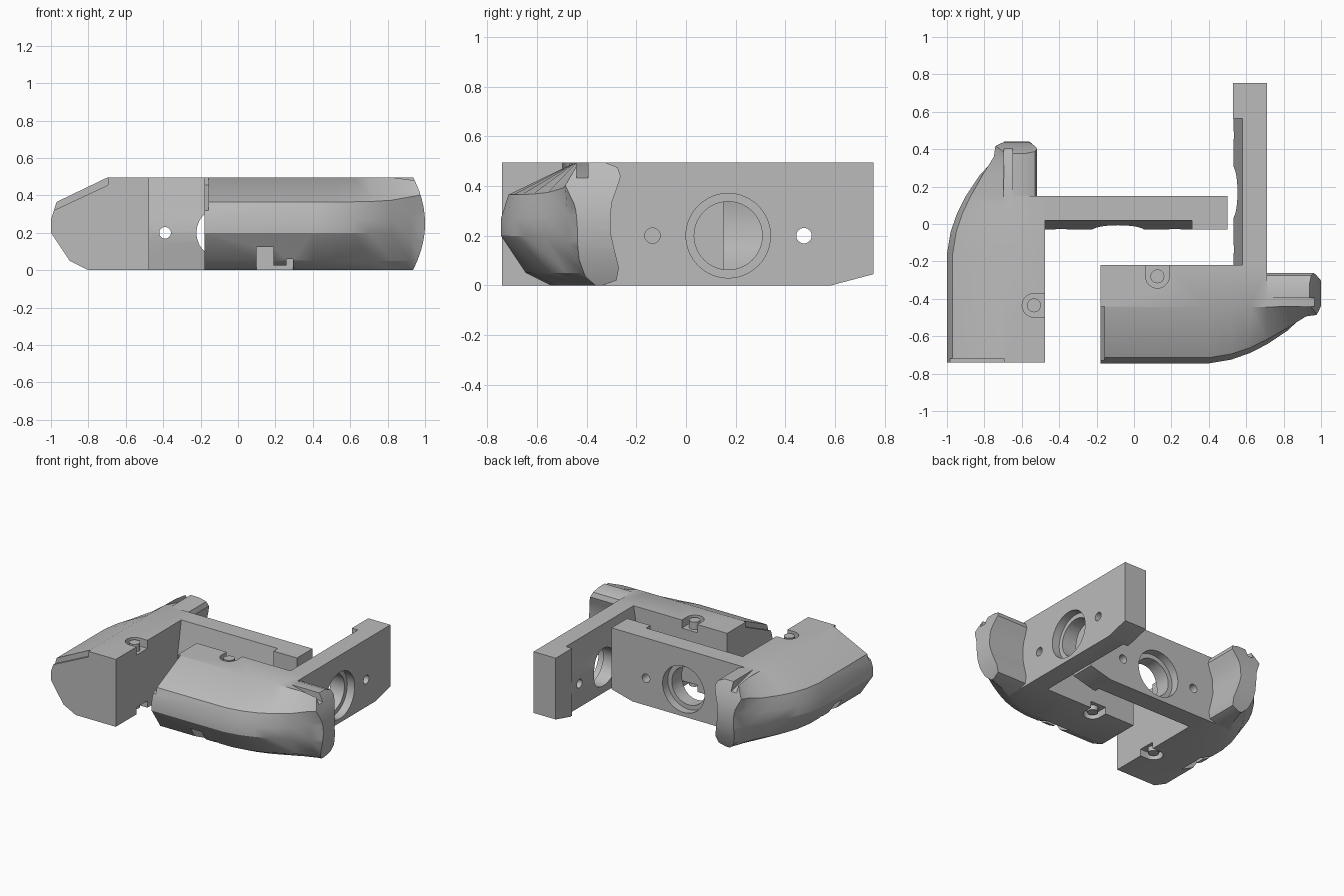
import bpy, bmesh, math
from mathutils import Matrix, Vector

cube = bpy.data.objects.get("Cube")
if cube:
    bpy.data.objects.remove(cube, do_unlink=True)

grey = bpy.data.materials.new("plain_grey")
grey.use_nodes = True
grey.diffuse_color = (0.5, 0.5, 0.5, 1)
grey.node_tree.nodes["Principled BSDF"].inputs["Base Color"].default_value = (0.5, 0.5, 0.5, 1)

TOP = 0.495
INNER = 0.525      # depth of the body from outer to inner side
LENGTH = 0.89      # far side of the arm, where the horn begins


def finish(name, bm):
    bmesh.ops.remove_doubles(bm, verts=bm.verts, dist=1e-5)
    bmesh.ops.recalc_face_normals(bm, faces=bm.faces)
    mesh = bpy.data.meshes.new(name)
    bm.to_mesh(mesh)
    bm.free()
    mesh.materials.append(grey)
    obj = bpy.data.objects.new(name, mesh)
    bpy.context.collection.objects.link(obj)
    return obj


def prism(name, points, axis, start, end):
    """Extrude a 2D outline along one axis (u = length, v = depth, z = up)."""
    place = {"u": lambda p, q, d: (d, p, q),
             "v": lambda p, q, d: (p, d, q),
             "z": lambda p, q, d: (p, q, d)}[axis]
    bm = bmesh.new()
    rings = [[bm.verts.new(place(p, q, d)) for p, q in points] for d in (start, end)]
    skin(bm, rings)
    return finish(name, bm)


def skin(bm, rings):
    n = len(rings[0])
    for a, b in zip(rings, rings[1:]):
        for i in range(n):
            j = (i + 1) % n
            bm.faces.new((a[i], a[j], b[j], b[i]))
    bm.faces.new(rings[0])
    bm.faces.new(rings[-1][::-1])


def rect(a, b, c, d):
    return [(a, c), (b, c), (b, d), (a, d)]


def circle(cx, cy, r, n=40):
    return [(cx + r * math.cos(math.tau * i / n), cy + r * math.sin(math.tau * i / n))
            for i in range(n)]


def carve(obj, cutters):
    for cutter in cutters:
        cutter.hide_render = True
        mod = obj.modifiers.new("cut", "BOOLEAN")
        mod.operation = "DIFFERENCE"
        mod.solver = "EXACT"
        mod.object = cutter
    bpy.context.view_layer.update()
    graph = bpy.context.evaluated_depsgraph_get()
    mesh = bpy.data.meshes.new_from_object(obj.evaluated_get(graph))
    obj.modifiers.clear()
    obj.data = mesh
    for cutter in cutters:
        bpy.data.objects.remove(cutter, do_unlink=True)
    return obj


# Body: lofted sections that sweep inward to a horn
tip = [(.32, TOP), (.265, .41), (.312, .3), (.322, .16), (.345, .05), (.37, 0)]
horn = [(.41, 0), (.465, .02), (.475, .07), (.455, .15), (.44, .22), (.445, .33),
        (.47, .4), (.482, .44), (.47, .475), (.42, TOP)]
straight = [(INNER, z) for v, z in horn]
stations = [(0, 0, 0), (.58, 0, 0), (.7, .02, 0), (.8, .05, .02), (LENGTH, .09, .05),
            (LENGTH, .09, .05), (1, .14, .2), (1.1, .2, .6), (1.2, .3, 1)]


def section(offset, blend):
    base = [(.3, TOP), (offset + .03, .365), (offset, .27), (offset, .2),
            (offset + .1, .05), (offset + .2, 0)]
    return [Vector(p).lerp(Vector(q), blend) for p, q in zip(base, tip)]


bm = bmesh.new()
rings = []
for i, (u, offset, blend) in enumerate(stations):
    outline = section(offset, blend) + (straight if i < 5 else horn)
    rings.append([bm.verts.new((u, v, z)) for v, z in outline])
skin(bm, rings)
body = finish("body", bm)

# Screw pocket outline, open on the inner side
screw_u, screw_v, pocket = .305, .465, .063
pocket_shape = [(screw_u + pocket * math.cos(a), screw_v - pocket * math.sin(a))
                for a in [math.pi * i / 16 for i in range(17)]]
pocket_shape += [(screw_u - pocket, .6), (screw_u + pocket, .6)]

# Curved end of the horn
end_curve = [(1.18 - .065 * ((z - .25) / .25) ** 2, z)
             for z in [-.02 + .54 * i / 16 for i in range(17)]]
end_curve += [(1.5, .52), (1.5, -.02)]

carve(body, [
    prism("end_cut", end_curve, "v", -.2, .8),
    prism("lip_cut", [(.305, .455), (.015, .32), (-.05, .32), (-.05, .6), (.305, .6)],
          "u", -.1, .022),
    prism("slot_cut", [(LENGTH, TOP), (1.3, .395), (1.3, .6), (LENGTH, .6)], "v", .305, .35),
    prism("top_pocket", pocket_shape, "z", TOP - .06, .6),
    prism("bottom_pocket", pocket_shape, "z", -.1, .05),
    prism("large_notch", rect(.28, .37, -.1, .2), "z", -.1, .125),
    prism("small_notch", rect(.44, .475, -.1, .2), "z", -.1, .06),
    prism("notch_link", rect(.36, .45, .15, .199), "z", -.1, .045),
])

# Arm: flat bar with a bevelled tip, bowed recess, bore and screw holes
arm = prism("arm", [(INNER, 0), (1.33, 0), (1.5, .045), (1.5, TOP), (INNER, TOP)],
            "u", .71, LENGTH)
recess = [(.69, .52), (.764, .52), (.733, .335), (.716, .25), (.711, .2), (.716, .15),
          (.733, .065), (.75, -.02), (.69, -.02)]
bore_v, bore_z = .915, .2
carve(arm, [
    prism("recess_cut", recess, "v", .5, 1.31),
    prism("bore", circle(bore_v, bore_z, .137, 64), "u", .6, 1),
    prism("counterbore", circle(bore_v, bore_z, .17, 64), "u", .83, 1),
    prism("near_hole", circle(.61, bore_z, .031), "u", .6, 1),
    prism("far_hole", circle(1.22, bore_z, .031), "u", .6, 1),
])

# Screw heads in the pockets
top_screw = prism("top_screw", circle(screw_u, screw_v, .037), "z", TOP - .07, TOP - .005)
bottom_screw = prism("bottom_screw", circle(screw_u, screw_v, .037), "z", .015, .06)

# Place one half and its diagonally mirrored partner
swap = Matrix(((0, 1, 0, 0), (1, 0, 0, 0), (0, 0, 1, 0), (0, 0, 0, 1)))
for part in (body, arm, top_screw, bottom_screw):
    twin = part.copy()
    twin.data = part.data.copy()
    bpy.context.collection.objects.link(twin)
    twin.name = "right_" + part.name
    part.name = "left_" + part.name
    part.data.transform(Matrix.Translation((-.18, -.745, 0)))
    twin.data.transform(Matrix.Translation((-1, -.74, 0)) @ swap)
    twin.data.flip_normals()
    for obj in (part, twin):
        bpy.ops.object.select_all(action="DESELECT")
        obj.select_set(True)
        bpy.context.view_layer.objects.active = obj
        bpy.ops.object.shade_smooth_by_angle(angle=math.radians(30))
